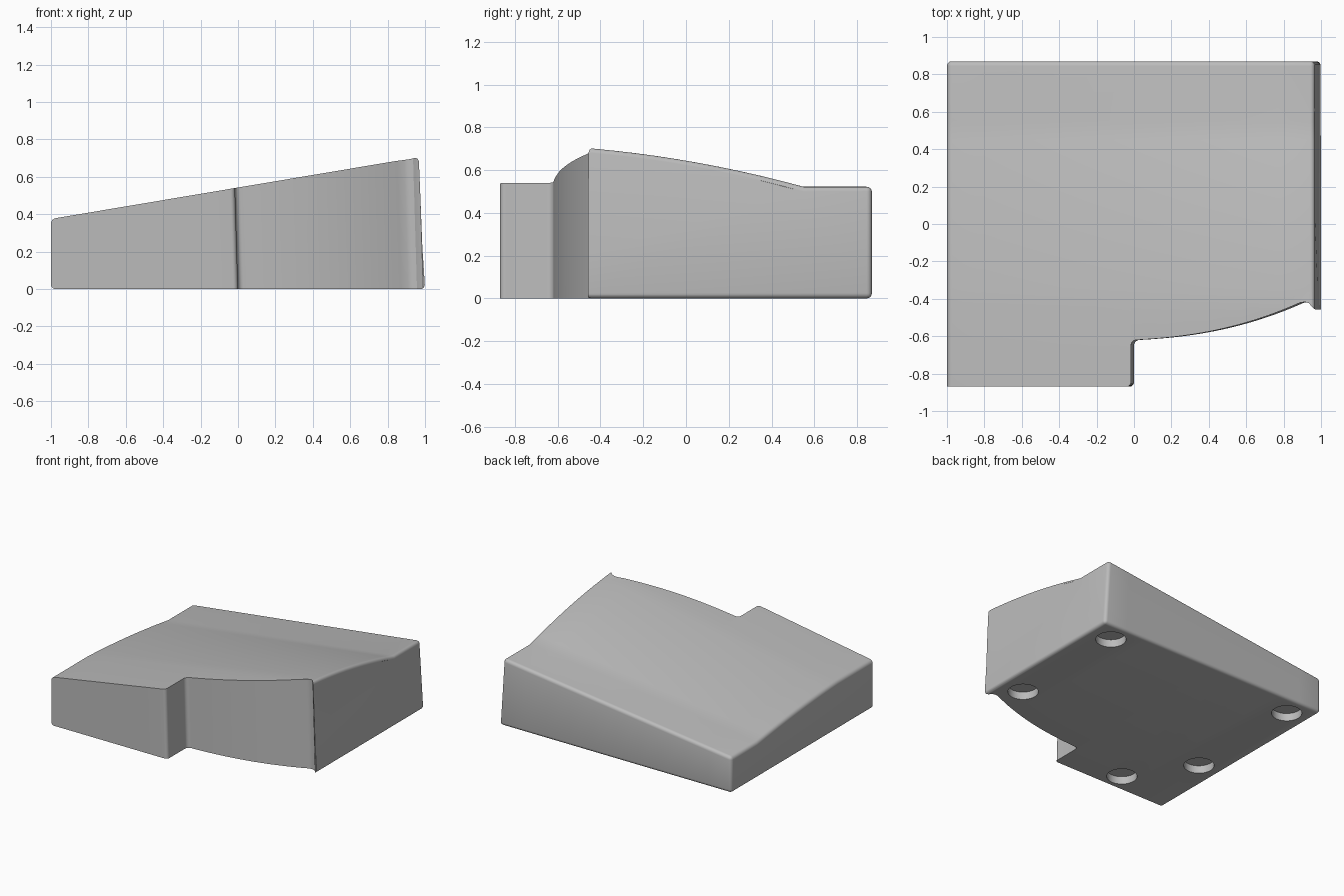
import bpy
import bmesh
import math

default = bpy.data.objects.get("Cube")
if default:
    bpy.data.objects.remove(default, do_unlink=True)

# One plain grey for the whole part
grey = bpy.data.materials.new("plain_grey")
grey.use_nodes = True
GREY = (0.5, 0.5, 0.5, 1)
grey.diffuse_color = GREY
grey.node_tree.nodes["Principled BSDF"].inputs["Base Color"].default_value = GREY


def make_object(name, bm):
    bmesh.ops.recalc_face_normals(bm, faces=bm.faces)
    mesh = bpy.data.meshes.new(name)
    bm.to_mesh(mesh)
    bm.free()
    mesh.materials.append(grey)
    obj = bpy.data.objects.new(name, mesh)
    bpy.context.collection.objects.link(obj)
    return obj


def arc(cx, cy, r, start, end, steps=6):
    angles = [math.radians(start + (end - start) * i / steps) for i in range(steps + 1)]
    return [(cx + r * math.cos(a), cy + r * math.sin(a)) for a in angles]


# Wedge body: height rises along x, and a shared profile falls towards the back
FRONT, BACK, CREST, SEAT = -1.1, 0.87, -0.44, 0.55
N = 10


def profile(y):
    t = min(max((y - CREST) / (SEAT - CREST), 0), 1)
    return 1 - 0.125 * t - 0.13 * t * t


ys = [FRONT] + [CREST + (SEAT - CREST) * i / N for i in range(N + 1)] + [BACK]
bm = bmesh.new()
rings = []
for i in range(N + 1):
    f = i / N
    top_x, low_x = -1 + 1.966 * f, -1 + 2 * f
    height = 0.375 + 0.168 * (top_x + 1)
    ring = [bm.verts.new((top_x, y, height * profile(y))) for y in ys]
    ring += [bm.verts.new((low_x, BACK, 0)), bm.verts.new((low_x, FRONT, 0))]
    rings.append(ring)
for a, b in zip(rings, rings[1:]):
    for j in range(len(a)):
        k = (j + 1) % len(a)
        bm.faces.new((a[j], b[j], b[k], a[k]))
bm.faces.new(rings[0])
bm.faces.new(rings[-1])
bmesh.ops.recalc_face_normals(bm, faces=bm.faces)
sharp = [e for e in bm.edges if e.calc_face_angle(0) > math.radians(40)]
bmesh.ops.bevel(bm, geom=sharp, offset=0.025, segments=4, profile=0.5, affect='EDGES')
body = make_object("wedge_body", bm)

# Front cutter: straight front, stepped notch, sweeping curve and flared tip
outline = [(-1.5, -0.87)]
outline += arc(-0.025, -0.845, 0.025, -90, 0)
outline += arc(0.03, -0.65, 0.03, 180, 90)
for i in range(1, 25):
    t = i / 24
    outline.append((0.03 + 0.88 * t, -0.62 + 0.05 * t + 0.15 * t ** 2.3))
outline += [(0.935, -0.417), (0.957, -0.424), (0.975, -0.445), (0.99, -0.458),
            (1.5, -0.46), (1.5, -1.5), (-1.5, -1.5)]
LEAN = 0.03
bm = bmesh.new()
low, high = [[bm.verts.new((x - LEAN * z, y, z)) for x, y in outline] for z in (-0.2, 1)]
bm.faces.new(low)
bm.faces.new(high)
for j in range(len(outline)):
    k = (j + 1) % len(outline)
    bm.faces.new((low[j], low[k], high[k], high[j]))
cutters = [make_object("front_cutter", bm)]

# Shallow round foot recesses in the underside
bm = bmesh.new()
for x, y in [(0.81, 0.71), (0.81, -0.26), (-0.82, 0.71), (-0.82, -0.26), (-0.5, -0.73)]:
    made = bmesh.ops.create_cone(bm, cap_ends=True, segments=48,
                                 radius1=0.108, radius2=0.108, depth=0.12)
    bmesh.ops.translate(bm, verts=made["verts"], vec=(x, y, 0))
cutters.append(make_object("foot_recess_cutter", bm))

# Cut the body, then discard the cutters
bpy.context.view_layer.objects.active = body
for cutter in cutters:
    cutter.hide_render = True
    cut = body.modifiers.new("cut", 'BOOLEAN')
    cut.operation = 'DIFFERENCE'
    cut.solver = 'EXACT'
    cut.object = cutter
    bpy.ops.object.modifier_apply(modifier=cut.name)
    bpy.data.objects.remove(cutter, do_unlink=True)

bpy.ops.object.select_all(action='DESELECT')
body.select_set(True)
bpy.ops.object.shade_smooth_by_angle(angle=math.radians(30))
